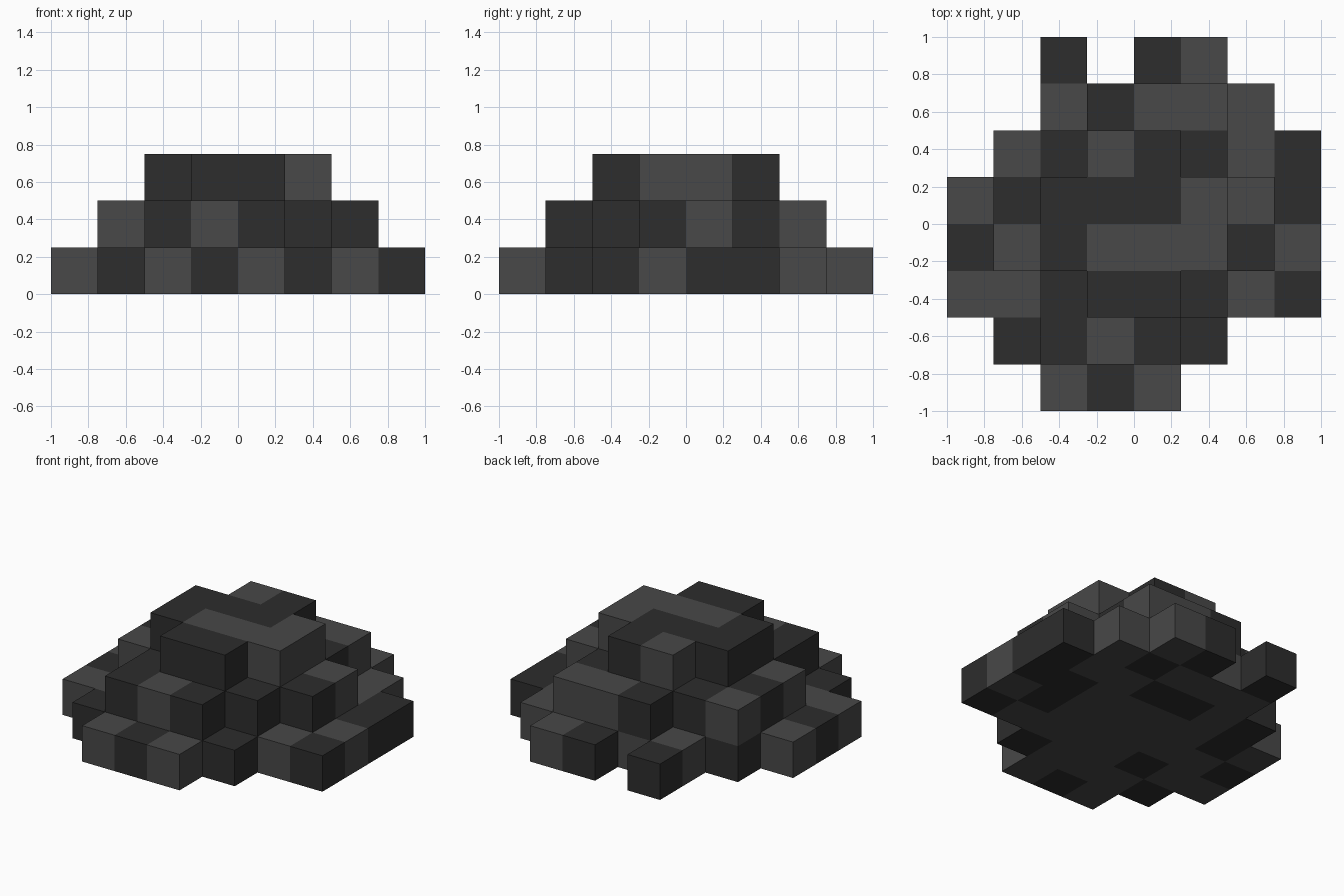
import bpy, bmesh
from mathutils import Vector

cube = bpy.data.objects.get("Cube")
if cube:
    bpy.data.objects.remove(cube, do_unlink=True)

CELL = 0.25


def material(name, value):
    mat = bpy.data.materials.new(name)
    mat.use_nodes = True
    colour = (value, value, value, 1.0)
    mat.diffuse_color = colour
    mat.node_tree.nodes["Principled BSDF"].inputs["Base Color"].default_value = colour
    return mat


materials = [material("charcoal", 0.026), material("ash_grey", 0.065)]

# Block plan of each tier, back row first: D = charcoal, L = ash grey
TIERS = {
    "lower_tier": ["..D.DL..",
                   "..LLLDL.",
                   ".DLDDLLD",
                   "LDLLLLDD",
                   "DLLLLLDL",
                   "LLDLLLLD",
                   ".DLLLD..",
                   "..LDL..."],
    "middle_tier": ["........",
                    "...DLL..",
                    ".LDLDD..",
                    ".DDDDLL.",
                    ".LDLLLD.",
                    "..DDDD..",
                    "..DLD...",
                    "........"],
    "upper_tier": ["........",
                   "........",
                   "...LD...",
                   "..DDDL..",
                   "..DLLL..",
                   "...DD...",
                   "........",
                   "........"],
}

# Every filled block, indexed by column, row from the front, and tier
blocks = {}
for k, rows in enumerate(TIERS.values()):
    for j, row in enumerate(reversed(rows)):
        for i, mark in enumerate(row):
            if mark != ".":
                blocks[i, j, k] = "DL".index(mark)


def add_side(bm, cell, axis, sign, mat):
    """Add one square side of a block, facing along sign * axis."""
    normal, u = Vector(), Vector()
    normal[axis] = sign
    u[(axis + 1) % 3] = 1
    v = normal.cross(u)
    centre = Vector(cell) + Vector((-3.5, -3.5, 0.5)) + normal / 2
    corners = [centre + (a * u + b * v) / 2
               for a, b in ((-1, -1), (1, -1), (1, 1), (-1, 1))]
    face = bm.faces.new([bm.verts.new(c * CELL) for c in corners])
    face.material_index = mat


# Each tier keeps only the block sides that are open to the outside
for k, name in enumerate(TIERS):
    bm = bmesh.new()
    for cell, mat in blocks.items():
        if cell[2] != k:
            continue
        for axis in range(3):
            for sign in (-1, 1):
                neighbour = list(cell)
                neighbour[axis] += sign
                if tuple(neighbour) not in blocks:
                    add_side(bm, cell, axis, sign, mat)
    bmesh.ops.remove_doubles(bm, verts=bm.verts, dist=0.001)
    mesh = bpy.data.meshes.new(name)
    bm.to_mesh(mesh)
    bm.free()
    for mat in materials:
        mesh.materials.append(mat)
    bpy.context.collection.objects.link(bpy.data.objects.new(name, mesh))
